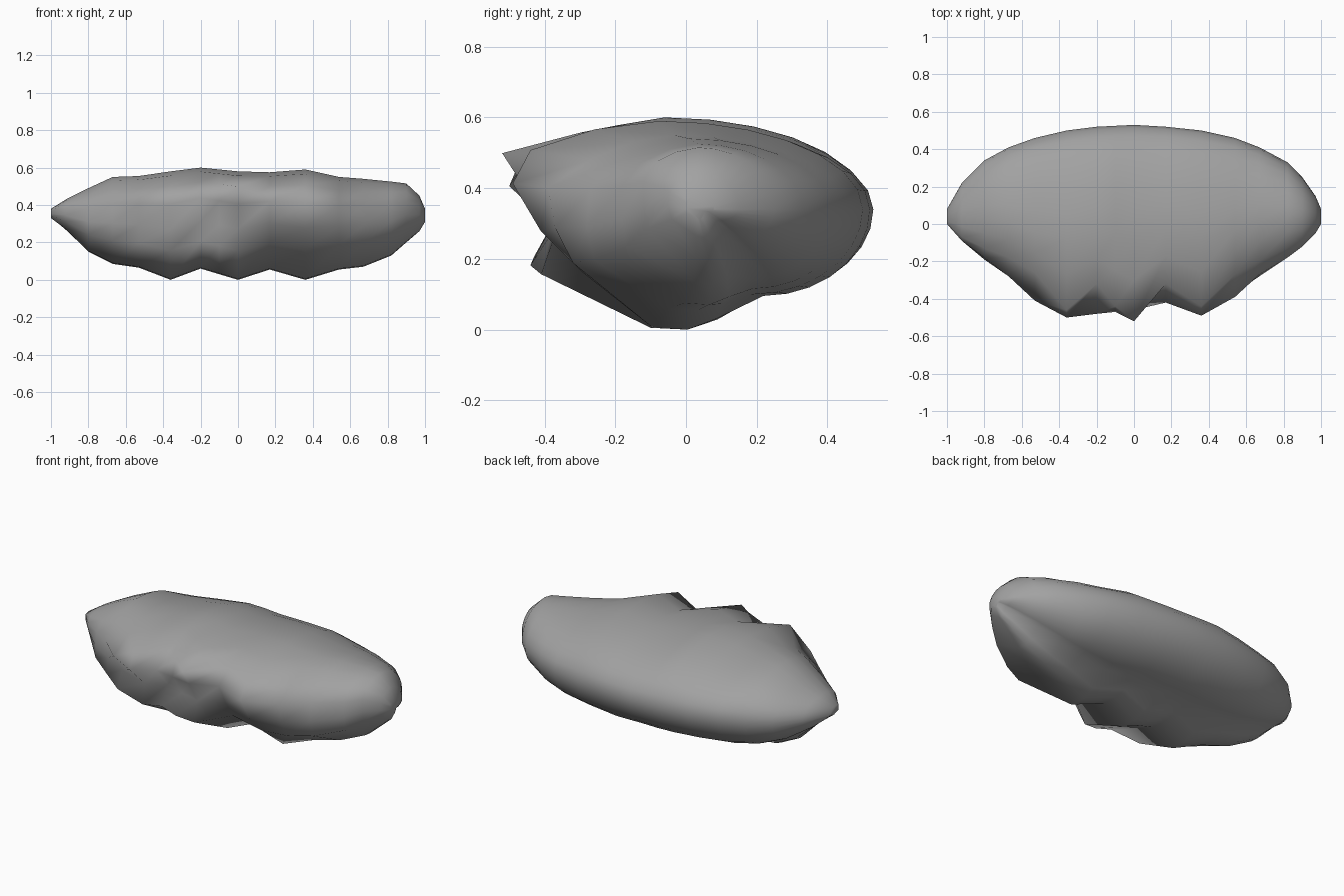
import bpy
import bmesh
import math

cube = bpy.data.objects.get("Cube")
if cube:
    bpy.data.objects.remove(cube, do_unlink=True)

# Stations along the rock: x, top, bottom, back, then front: lip, brow, recess, ledge
STATIONS = [
    (-1, .38, .33, .08, 0, 0, 0, 0),
    (-.92, .43, .27, .22, -.07, -.09, -.09, -.08),
    (-.8, .49, .15, .34, -.13, -.18, -.19, -.19),
    (-.67, .55, .085, .41, -.18, -.28, -.26, -.27),
    (-.53, .555, .065, .46, -.26, -.41, -.33, -.37),
    (-.36, .58, 0, .5, -.46, -.5, -.36, -.38),
    (-.2, .6, .06, .52, -.32, -.48, -.37, -.43),
    (-.1, .59, .03, .525, -.44, -.47, -.38, -.44),
    (0, .58, 0, .53, -.52, -.46, -.38, -.41),
    (.17, .575, .055, .52, -.32, -.42, -.36, -.29),
    (.36, .59, 0, .5, -.44, -.49, -.41, -.29),
    (.54, .55, .055, .46, -.27, -.39, -.37, -.32),
    (.67, .54, .07, .41, -.2, -.27, -.28, -.26),
    (.82, .525, .13, .33, -.13, -.18, -.18, -.17),
    (.9, .515, .2, .25, -.09, -.12, -.12, -.11),
    (.97, .45, .26, .15, -.03, -.05, -.05, -.04),
    (1, .38, .31, .08, 0, 0, 0, 0),
]
FRONT_HEIGHTS = (.86, .7, .47, .27)   # lip, brow, recess, ledge as share of the height
RIM = .34                             # height of the widest line around the back
ARC_STEPS = 7


def arc(inner_y, outer_y, end_z):
    """Quarter ellipse from the inner point out to the rim."""
    angles = [i / ARC_STEPS * math.pi / 2 for i in range(ARC_STEPS + 1)]
    return [(inner_y + (outer_y - inner_y) * math.sin(a),
             RIM + (end_z - RIM) * math.cos(a)) for a in angles]


def section(x, top, bottom, back, *front):
    """Closed y-z outline: rounded back, jagged front."""
    nose = min(front)
    depth = back - nose
    height = top - bottom
    crest = nose + .42 * depth
    shelf = .095 + .24 * x ** 4
    points = arc(crest, back, top)
    # rounded lower back, then down to the keel
    points += reversed(arc(nose + .68 * depth, back, shelf)[:-1])
    points.append((nose + .58 * depth, bottom + .3 * (shelf - bottom)))
    points.append((nose + .5 * depth, bottom))
    points.append((nose + .4 * depth, bottom + .005))
    # broken front face, ledge up to lip
    for y, share in reversed(list(zip(front, FRONT_HEIGHTS))):
        points.append((y, bottom + share * height))
    points.append(((crest + front[0]) / 2, bottom + .96 * height))
    return points


stone = bpy.data.materials.new("stone grey")
stone.use_nodes = True
grey = (.36, .36, .36, 1)
stone.diffuse_color = grey
stone.node_tree.nodes["Principled BSDF"].inputs["Base Color"].default_value = grey

# Loft the sections into one closed body
bm = bmesh.new()
rings = [[bm.verts.new((station[0], y, z)) for y, z in section(*station)]
         for station in STATIONS]
count = len(rings[0])
for ring, following in zip(rings, rings[1:]):
    for i in range(count):
        j = (i + 1) % count
        bm.faces.new((ring[i], ring[j], following[j], following[i]))
bm.faces.new(rings[0])
bm.faces.new(rings[-1])
bmesh.ops.remove_doubles(bm, verts=bm.verts, dist=.0005)
bmesh.ops.recalc_face_normals(bm, faces=bm.faces)
mesh = bpy.data.meshes.new("rock_slab")
bm.to_mesh(mesh)
bm.free()
mesh.materials.append(stone)

rock = bpy.data.objects.new("rock_slab", mesh)
bpy.context.collection.objects.link(rock)
bpy.context.view_layer.objects.active = rock
rock.select_set(True)
bpy.ops.object.shade_smooth()
